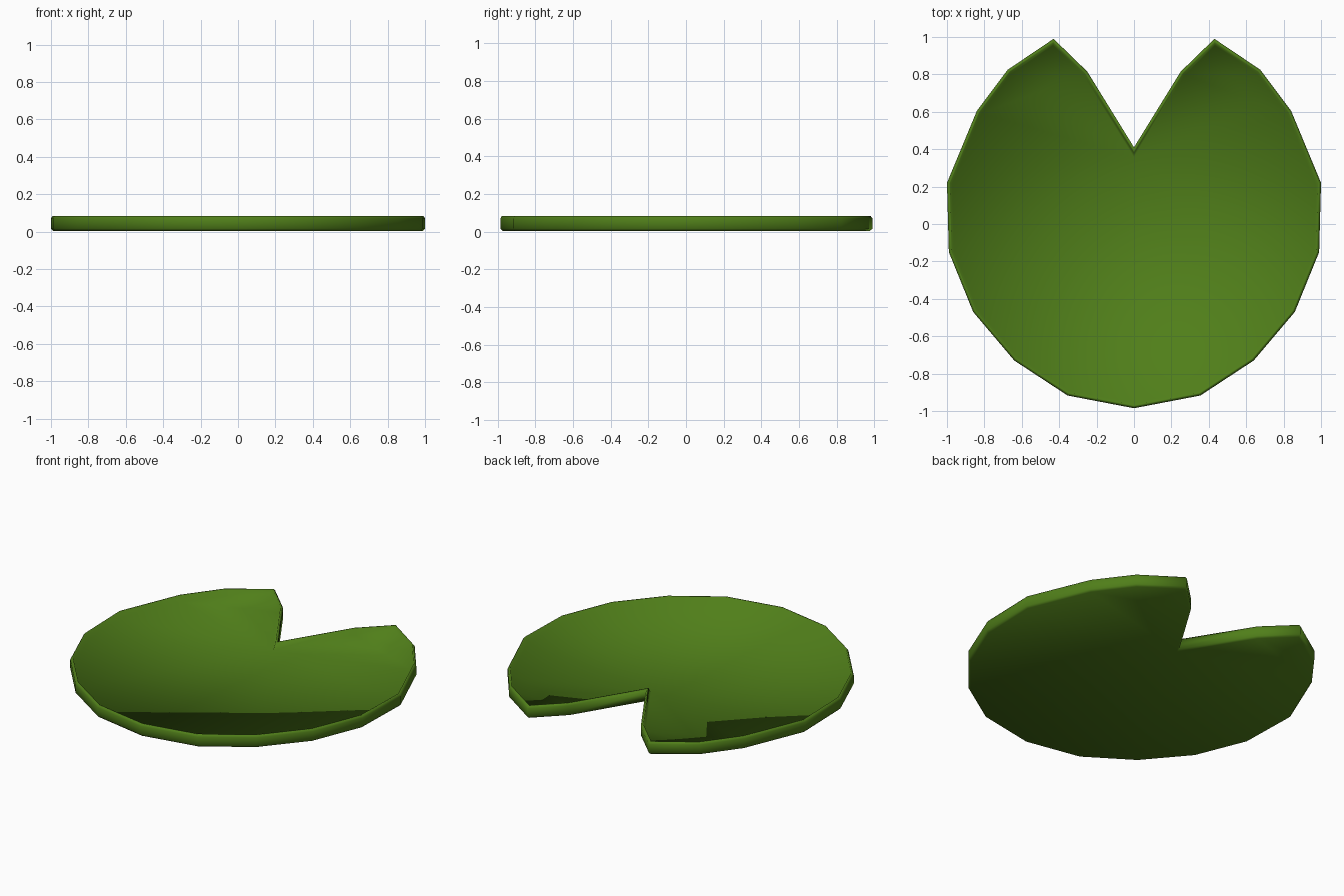
import bpy, bmesh
from mathutils import Vector

if "Cube" in bpy.data.objects:
    bpy.data.objects.remove(bpy.data.objects["Cube"])

# Right half of the leaf outline, from the notch round to the front tip
half = [(0, 0.41), (0.25, 0.815), (0.43, 0.99), (0.675, 0.825), (0.84, 0.605),
        (1.0, 0.22), (0.99, -0.15), (0.86, -0.47), (0.64, -0.73),
        (0.355, -0.917), (0, -0.985)]
outline = [Vector(p) for p in half] + [Vector((-x, y)) for x, y in half[-2:0:-1]]
outline.reverse()  # counter-clockwise


def inset(points, d):
    """Mitred inward offset of a counter-clockwise loop."""
    result = []
    n = len(points)
    for i, p in enumerate(points):
        a = (p - points[i - 1]).normalized()
        b = (points[(i + 1) % n] - p).normalized()
        na, nb = Vector((-a.y, a.x)), Vector((-b.y, b.x))
        result.append(p + (na + nb) * d / (1 + na.dot(nb)))
    return result


# Cross-section of the rim: (inset, height) from underside to recessed floor
section = [(0.012, 0.004), (0.0, 0.016), (0.0, 0.070), (0.008, 0.083),
           (0.016, 0.083), (0.028, 0.045)]

bm = bmesh.new()
rings = [[bm.verts.new((p.x, p.y, z)) for p in inset(outline, d)] for d, z in section]
n = len(outline)
for low, high in zip(rings, rings[1:]):
    for i in range(n):
        j = (i + 1) % n
        bm.faces.new((low[i], low[j], high[j], high[i]))
bm.faces.new(rings[-1])
bm.faces.new(rings[0][::-1])
bmesh.ops.triangulate(bm, faces=[f for f in bm.faces if len(f.verts) > 4])
bmesh.ops.recalc_face_normals(bm, faces=bm.faces)

mesh = bpy.data.meshes.new("lily_pad")
bm.to_mesh(mesh)
bm.free()
pad = bpy.data.objects.new("lily_pad", mesh)
bpy.context.collection.objects.link(pad)
mesh.shade_smooth()

# Leaf green
green = bpy.data.materials.new("leaf_green")
green.diffuse_color = (0.08, 0.21, 0.01, 1)
green.use_nodes = True
green.node_tree.nodes["Principled BSDF"].inputs["Base Color"].default_value = green.diffuse_color
mesh.materials.append(green)
